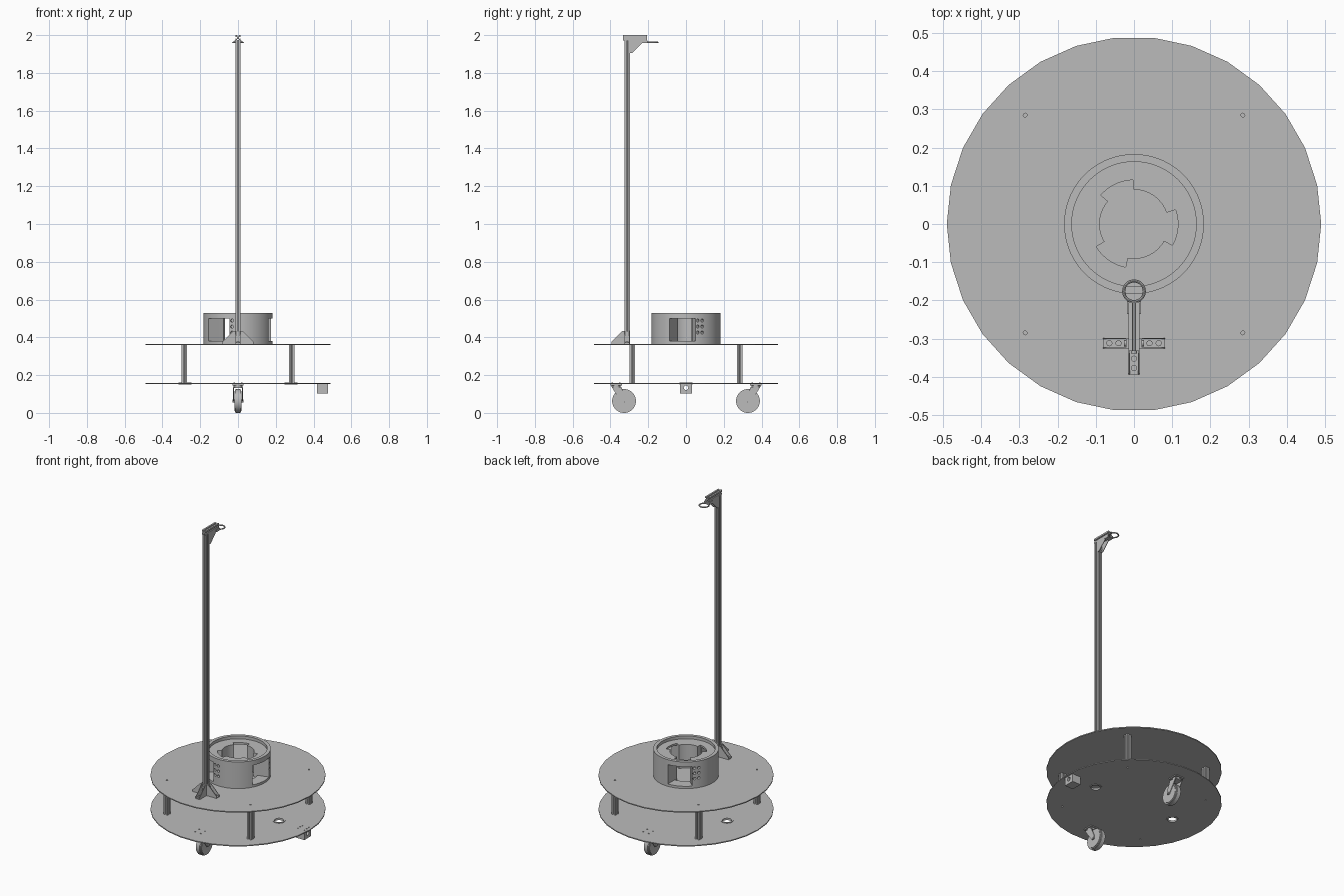
import bpy, bmesh, math
from mathutils import Matrix, Vector

cube = bpy.data.objects.get("Cube")
if cube:
    bpy.data.objects.remove(cube, do_unlink=True)

grey = bpy.data.materials.new("plain_grey")
grey.use_nodes = True
COLOUR = (0.5, 0.5, 0.5, 1)
grey.diffuse_color = COLOUR
for node in grey.node_tree.nodes:
    if node.type == 'BSDF_PRINCIPLED':
        node.inputs["Base Color"].default_value = COLOUR

UP = Matrix.Identity(4)
ALONG_X = Matrix(((0, 0, 1, 0), (1, 0, 0, 0), (0, 1, 0, 0), (0, 0, 0, 1)))  # profile in y, z
ALONG_Y = ALONG_X @ ALONG_X                                                # profile in z, x


def move(x, y, z):
    return Matrix.Translation((x, y, z))


def turn(deg, axis='Z'):
    return Matrix.Rotation(math.radians(deg), 4, axis)


def arc(r, a, b, n):
    angles = [math.radians(a + (b - a) * i / n) for i in range(n + 1)]
    return [(r * math.cos(t), r * math.sin(t)) for t in angles]


def prism(bm, pts, low, high, m=UP):
    """Extrude a flat profile between two heights."""
    face = bm.faces.new([bm.verts.new((x, y, low)) for x, y in pts])
    ext = bmesh.ops.extrude_face_region(bm, geom=[face])['geom']
    top = [v for v in ext if isinstance(v, bmesh.types.BMVert)]
    bmesh.ops.translate(bm, verts=top, vec=(0, 0, high - low))
    verts = set(top) | set(face.verts)
    bmesh.ops.transform(bm, matrix=m, verts=list(verts))


def disc(bm, r, low, high, m=UP, n=24):
    prism(bm, arc(r, 0, 360, n)[:-1], low, high, m)


def box(bm, x0, x1, y0, y1, z0, z1):
    prism(bm, [(x0, y0), (x1, y0), (x1, y1), (x0, y1)], z0, z1)


def finish(bm, name, m=UP, smooth=False):
    bmesh.ops.recalc_face_normals(bm, faces=bm.faces[:])
    mesh = bpy.data.meshes.new(name)
    bm.to_mesh(mesh)
    bm.free()
    mesh.materials.append(grey)
    ob = bpy.data.objects.new(name, mesh)
    ob.matrix_world = m
    bpy.context.scene.collection.objects.link(ob)
    if smooth:
        smooth_shade(ob)
    return ob


def activate(ob):
    for other in bpy.context.selected_objects:
        other.select_set(False)
    ob.select_set(True)
    bpy.context.view_layer.objects.active = ob


def smooth_shade(ob):
    activate(ob)
    bpy.ops.object.shade_smooth_by_angle(angle=math.radians(35))


def cut(ob, bm):
    cutter = finish(bm, "cutter")
    cutter.hide_render = True
    mod = ob.modifiers.new("cut", 'BOOLEAN')
    mod.operation, mod.solver, mod.object = 'DIFFERENCE', 'EXACT', cutter
    activate(ob)
    bpy.ops.object.modifier_apply(modifier=mod.name)
    bpy.data.objects.remove(cutter, do_unlink=True)


def slotted(h):
    """Square rail profile with a T slot on each side."""
    side = [(h, -h), (h, -.27 * h), (.8 * h, -.27 * h), (.8 * h, -.5 * h), (.45 * h, -.2 * h),
            (.45 * h, .2 * h), (.8 * h, .5 * h), (.8 * h, .27 * h), (h, .27 * h)]
    pts = []
    for k in range(4):
        for x, y in side:
            v = turn(90 * k) @ Vector((x, y, 0))
            pts.append((v.x, v.y))
    return pts


POST = 0.285
CORNERS = [(x, y) for x in (-POST, POST) for y in (-POST, POST)]

# Round decks, with bolt and cable holes
for name, z, holes in (
        ("upper_deck", .363, [(x, y, .005) for x, y in CORNERS]),
        ("lower_deck", .155, [(x, y, .005) for x, y in CORNERS]
            + [(s * .28, 0, .028) for s in (-1, 1)]
            + [(.447 + i * .022, j * .022, .004) for i in (-1, 1) for j in (-1, 0, 1)])):
    bm = bmesh.new()
    disc(bm, .49, z - .003, z + .003, n=30)
    deck = finish(bm, name)
    bm = bmesh.new()
    for x, y, r in holes:
        disc(bm, r, z - .05, z + .05, move(x, y, 0), 16)
    cut(deck, bm)

# Posts between the decks
for i, (x, y) in enumerate(CORNERS):
    bm = bmesh.new()
    prism(bm, slotted(.015), .158, .36)
    finish(bm, f"deck_post_{i + 1}", move(x, y, 0))

# Cable grommets in the lower deck
for side, x in (("left", .28), ("right", -.28)):
    bm = bmesh.new()
    disc(bm, .035, .149, .161, n=32)
    ring = finish(bm, f"{side}_grommet", move(x, 0, 0))
    bm = bmesh.new()
    disc(bm, .026, .1, .2, move(x, 0, 0), 32)
    cut(ring, bm)
    smooth_shade(ring)

# Casters, trailing towards the middle
FORK = [(-.065, .137), (-.015, .137), (.012, .075), (.010, .058), (-.008, .055), (-.05, .112)]
for place, m in (("front", move(0, -.328, 0)), ("back", move(0, .328, 0) @ turn(180))):
    bm = bmesh.new()
    for r, w in ((.063, .011), (.060, .016), (.054, .019)):
        disc(bm, r, -w, w, move(0, 0, .063) @ ALONG_X, 40)
    finish(bm, f"{place}_caster_wheel", m, True)
    bm = bmesh.new()
    for s in (-1, 1):
        prism(bm, FORK, s * .022, s * .026, ALONG_X)
    box(bm, -.026, .026, -.065, -.015, .132, .137)
    disc(bm, .024, .137, .146, move(0, -.042, 0))
    box(bm, -.03, .03, -.072, -.012, .146, .152)
    disc(bm, .007, -.03, .03, move(0, 0, .063) @ ALONG_X, 12)
    for i in (-1, 1):
        for j in (-1, 1):
            disc(bm, .004, .152, .161, move(i * .02, -.042 + j * .02, 0), 12)
    finish(bm, f"{place}_caster_fork", m)

# Sensor block hanging under the left edge
bm = bmesh.new()
box(bm, .418, .476, -.033, .033, .103, .152)
block = finish(bm, "sensor_block")
bm = bmesh.new()
disc(bm, .012, .4, .5, move(0, 0, .133) @ ALONG_X)
cut(block, bm)

# Drum: rim recess, keyed opening, three side windows and bolt holes
bm = bmesh.new()
disc(bm, .183, .366, .53, n=72)
drum = finish(bm, "drum")
bm = bmesh.new()
disc(bm, .163, .512, .6, n=72)
cut(drum, bm)
keyed = []
for c in (0, 120, 240):
    keyed += arc(.115, c - 29, c + 19, 10) + arc(.09, c + 19, c + 91, 14)
bm = bmesh.new()
prism(bm, keyed, .3, .6)
cut(drum, bm)
bm = bmesh.new()
for c in (0, 120, 240):
    prism(bm, arc(.25, c - 28.5, c + 16, 10) + arc(.1, c + 16, c - 28.5, 10), .38, .5)
cut(drum, bm)
bm = bmesh.new()
for c in (0, 120, 240):
    for a in (20, 28):
        for z in (.425, .457, .489):
            disc(bm, .008, .165, .2, turn(c + a) @ move(0, 0, z) @ ALONG_X, 16)
cut(drum, bm)
smooth_shade(drum)

# Mast and top arm
MAST_Y = -.312
bm = bmesh.new()
prism(bm, slotted(.0145), .366, 1.972)
finish(bm, "mast", move(0, MAST_Y, 0))
bm = bmesh.new()
prism(bm, slotted(.014), -.333, -.206, ALONG_Y)
finish(bm, "top_arm", move(0, 0, 1.986))


def gusset(name, m):
    """Corner bracket: foot along +x, upright along +z, two triangular cheeks, bolts."""
    bm = bmesh.new()
    box(bm, 0, .067, -.014, .014, 0, .006)
    box(bm, 0, .006, -.014, .014, 0, .067)
    for s in (-1, 1):
        prism(bm, [(0, 0), (0, .067), (.012, .067), (.067, .012), (.067, 0)],
              s * .011, s * .014, turn(90, 'X'))
    for d in (.026, .05):
        disc(bm, .008, .006, .012, move(d, 0, 0), 16)
        disc(bm, .008, .006, .012, move(0, 0, d) @ ALONG_X, 16)
    finish(bm, name, m)


# Brackets at the mast foot and under the arm
for name, a in (("left_foot_bracket", 0), ("right_foot_bracket", 180), ("front_foot_bracket", -90)):
    gusset(name, move(0, MAST_Y, .366) @ turn(a) @ move(.0145, 0, 0))
gusset("arm_bracket", move(0, MAST_Y + .0145, 1.972) @ turn(90) @ turn(180, 'X'))

# Cable loop under the end of the arm
bm = bmesh.new()
box(bm, -.018, .018, -.235, -.203, 1.957, 1.972)
finish(bm, "loop_clamp")
bpy.ops.mesh.primitive_torus_add(major_radius=.027, minor_radius=.004, major_segments=32,
                                 minor_segments=8, location=(0, -.176, 1.961))
loop = bpy.context.object
loop.name = "cable_loop"
loop.data.materials.append(grey)
smooth_shade(loop)
